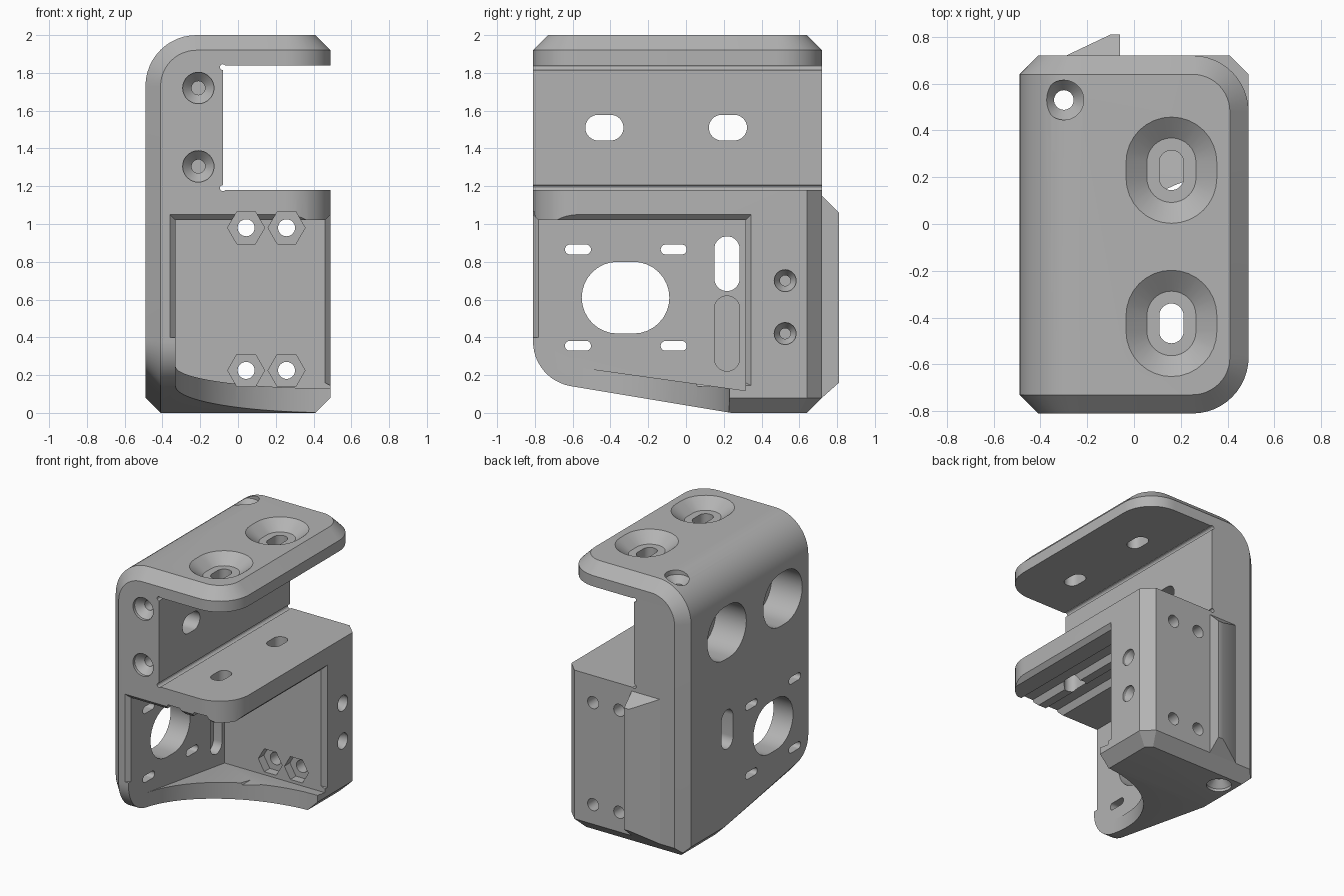
import bpy, bmesh
from math import pi, cos, sin
from mathutils import Vector

if "Cube" in bpy.data.objects:
    bpy.data.objects.remove(bpy.data.objects["Cube"])

grey = bpy.data.materials.new("light_grey")
grey.use_nodes = True
grey.diffuse_color = (0.45, 0.45, 0.45, 1)
grey.node_tree.nodes["Principled BSDF"].inputs["Base Color"].default_value = (0.45, 0.45, 0.45, 1)


def place(axis, pos, u, v):
    return {"x": (pos, u, v), "y": (u, pos, v), "z": (u, v, pos)}[axis]


def solid(name, axis, *sections):
    """Convex solid through (position, outline) sections along an axis."""
    bm = bmesh.new()
    for pos, outline in sections:
        for u, v in outline:
            bm.verts.new(place(axis, pos, u, v))
    bmesh.ops.convex_hull(bm, input=bm.verts)
    loose = [v for v in bm.verts if not v.link_faces]
    bmesh.ops.delete(bm, geom=loose, context="VERTS")
    bmesh.ops.dissolve_limit(bm, angle_limit=0.002, verts=bm.verts, edges=bm.edges)
    bmesh.ops.recalc_face_normals(bm, faces=bm.faces)
    return finish(name, bm)


def finish(name, bm):
    me = bpy.data.meshes.new(name)
    bm.to_mesh(me)
    bm.free()
    me.materials.append(grey)
    ob = bpy.data.objects.new(name, me)
    bpy.context.scene.collection.objects.link(ob)
    return ob


def combine(body, tool, operation="DIFFERENCE"):
    mod = body.modifiers.new("cut", "BOOLEAN")
    mod.solver = "EXACT"
    mod.operation = operation
    mod.object = tool
    bpy.context.view_layer.objects.active = body
    bpy.ops.object.modifier_apply(modifier=mod.name)
    bpy.data.objects.remove(tool)


def rounded(corners, steps=12):
    """Polygon from (u, v, radius) corners."""
    out = []
    for i, (u, v, r) in enumerate(corners):
        p = Vector((u, v))
        if r <= 0:
            out.append((u, v))
            continue
        a = (Vector(corners[i - 1][:2]) - p).normalized()
        b = (Vector(corners[(i + 1) % len(corners)][:2]) - p).normalized()
        half = a.angle(b) / 2
        centre = p + (a + b).normalized() * (r / sin(half))
        start = p + a * (r * cos(half) / sin(half)) - centre
        end = p + b * (r * cos(half) / sin(half)) - centre
        turn = pi - 2 * half
        for k in range(steps + 1):
            t = k / steps
            w = (start * sin((1 - t) * turn) + end * sin(t * turn)) / sin(turn)
            out.append(tuple(centre + w))
    return out


def slot(u, v, r, eu=0, ev=0, sides=32, spin=0):
    """Circle stretched by eu and ev into a slot."""
    pts = []
    for k in range(sides):
        a = 2 * pi * k / sides + spin
        for s in (-1, 1):
            pts.append((u + r * cos(a) + s * eu, v + r * sin(a) + s * ev))
    return pts


def rect(u0, u1, v0, v1):
    return [(u0, v0), (u1, v0), (u1, v1), (u0, v1)]


def cut(axis, *sections):
    combine(body, solid("cutter", axis, *sections))


C = 0.08                      # outer chamfer
X, Y0, Y1 = 0.49, -0.81, 0.72


# Outer shell: plan of the upper half and of the lower half
def upper_plan(d):
    return rounded([(-1, Y0 + d, 0), (X - d, Y0 + d, 0.24 - d),
                    (X - d, Y1 - d, 0.24 - d), (-1, Y1 - d, 0)])


def lower_plan(d):
    return rounded([(-1, Y0 + d, 0), (X - d, Y0 + d, 0.24 - d), (X - d, Y1 - C - d / 2, 0),
                    (X - C - d / 2, Y1 - d, 0), (-1, Y1 - d, 0)])


body = solid("motor_bracket", "z", (1.5, upper_plan(0)), (2 - C, upper_plan(0)), (2, upper_plan(C)))
combine(body, solid("lower", "z", (0, lower_plan(C)), (C, lower_plan(0)), (1.5, lower_plan(0))), "UNION")


# Rounded shoulder with chamfered ends
def shoulder(d):
    return rounded([(d - X, -1, 0), (1, -1, 0), (1, 2 - d, 0), (d - X, 2 - d, 0.27 - d)])


combine(body, solid("shoulder", "y", (Y0, shoulder(C)), (Y0 + C, shoulder(0)),
                    (Y1 - C, shoulder(0)), (Y1, shoulder(C))), "INTERSECT")


# Side outline with the sloped underside
def side(d):
    return rounded([(Y0 + d, 2.2, 0), (Y0 + d, 0.175 + d, 0.24 - d), (0.24, d, 0),
                    (Y1 - d, d, 0), (Y1 - d, 2.2, 0)])


combine(body, solid("side", "x", (-X, side(C)), (C - X, side(0)), (1, side(0))), "INTERSECT")

# Upper slot between the shelves, with corner reliefs
cut("x", (-0.08, rect(-1, 1, 1.18, 1.84)), (1, rect(-1, 1, 1.18, 1.84)))
for z in (1.19, 1.83):
    cut("y", (-1, slot(-0.08, z, 0.016, sides=12)), (1, slot(-0.08, z, 0.016, sides=12)))

# Lower pocket with sloped floor, open to the front and one side
pocket = [(0.315, 0.118), (0.315, 1.02), (-1.2, 1.02), (-1.2, 0.33)]
cut("x", (-0.33, pocket), (1, pocket))
sweep = [(1, -1), (-0.33, -1), (1, 0.23)]
sweep += [(X - 0.82 * cos(k * pi / 48), -0.6 + 0.83 * sin(k * pi / 48)) for k in range(25)]
cut("z", (-1, sweep), (0.6, sweep))

# Bevelled rim of the pocket
cut("x", (X - 0.03, rect(-1, 0.315, 0.16, 1.02)), (X + 0.03, rect(-1, 0.375, 0.13, 1.08)))
cut("y", (Y0 + 0.03, rect(-0.33, 1, 0.4, 1.02)), (Y0 - 0.03, rect(-0.39, 1, 0.4, 1.08)))

# Shelf slots with dished seats on top, and deep sockets in the side wall
for y in (-0.425, 0.23):
    cut("z", (0.9, slot(0.16, y, 0.052, 0, 0.033)), (2.1, slot(0.16, y, 0.052, 0, 0.033)))
    cut("z", (1.93, slot(0.16, y, 0.105, 0, 0.033)), (2.01, slot(0.16, y, 0.207, 0, 0.033)))
for y in (-0.432, 0.222):
    cut("x", (-0.6, slot(y, 1.51, 0.068, 0.033)), (0, slot(y, 1.51, 0.068, 0.033)))
    cut("x", (-0.6, slot(y, 1.51, 0.195, 0.033)), (-0.24, slot(y, 1.51, 0.195, 0.033)))

# Motor opening, its four screw slots and the cable slots
def wall_slot(deep, *shape):
    cut("x", (deep, slot(*shape)), (-0.3, slot(*shape)))


wall_slot(-0.6, -0.32, 0.61, 0.19, 0.042)
for y in (-0.572, -0.065):
    for z in (0.355, 0.865):
        wall_slot(-0.6, y, z, 0.026, 0.043)
wall_slot(-0.6, 0.217, 0.79, 0.067, 0, 0.078)
wall_slot(-0.4, 0.217, 0.42, 0.067, 0, 0.132)

# Nut channels and bolt holes through the rear block
for x in (0.043, 0.257):
    for z in (0.225, 0.98):
        cut("y", (-1, slot(x, z, 0.098, sides=6)), (0.38, slot(x, z, 0.098, sides=6)))
        cut("y", (0.2, slot(x, z, 0.045)), (1, slot(x, z, 0.045)))

# Countersunk screw holes: axis, surface, inward direction, place, radii, depth
screws = [("y", Y0, 1, -0.21, z, 0.083, 0.036, 0.25) for z in (1.305, 1.72)]
screws += [("x", X, -1, 0.525, z, 0.058, 0.028, 0.25) for z in (0.42, 0.7)]
screws += [("z", 1.985, -1, -0.3, 0.53, 0.085, 0.042, 1.1),
           ("z", 0, 1, -0.3, 0.53, 0.085, 0.042, 1.1)]
for axis, face, way, u, v, big, small, depth in screws:
    cut(axis, (face - way * 0.05, slot(u, v, big)), (face + way * 0.02, slot(u, v, big)),
        (face + way * 0.07, slot(u, v, small)))
    cut(axis, (face, slot(u, v, small)), (face + way * depth, slot(u, v, small)))

# Ramp-shaped ridge on the rear face
ridge = solid("rear_ridge", "y", (0.7, rect(-0.29, -0.06, 0.1, 1.13)),
              (Y1, rect(-0.29, -0.06, 0.08, 1.15)), (0.81, rect(-0.1, -0.06, 0.16, 1.06)))

# Clean up and shade
bm = bmesh.new()
bm.from_mesh(body.data)
bmesh.ops.remove_doubles(bm, verts=bm.verts, dist=0.0003)
bmesh.ops.dissolve_limit(bm, angle_limit=0.005, verts=bm.verts, edges=bm.edges)
bm.to_mesh(body.data)
bm.free()
for ob in (body, ridge):
    bpy.ops.object.select_all(action="DESELECT")
    ob.select_set(True)
    bpy.context.view_layer.objects.active = ob
    bpy.ops.object.shade_smooth_by_angle(angle=0.45)
